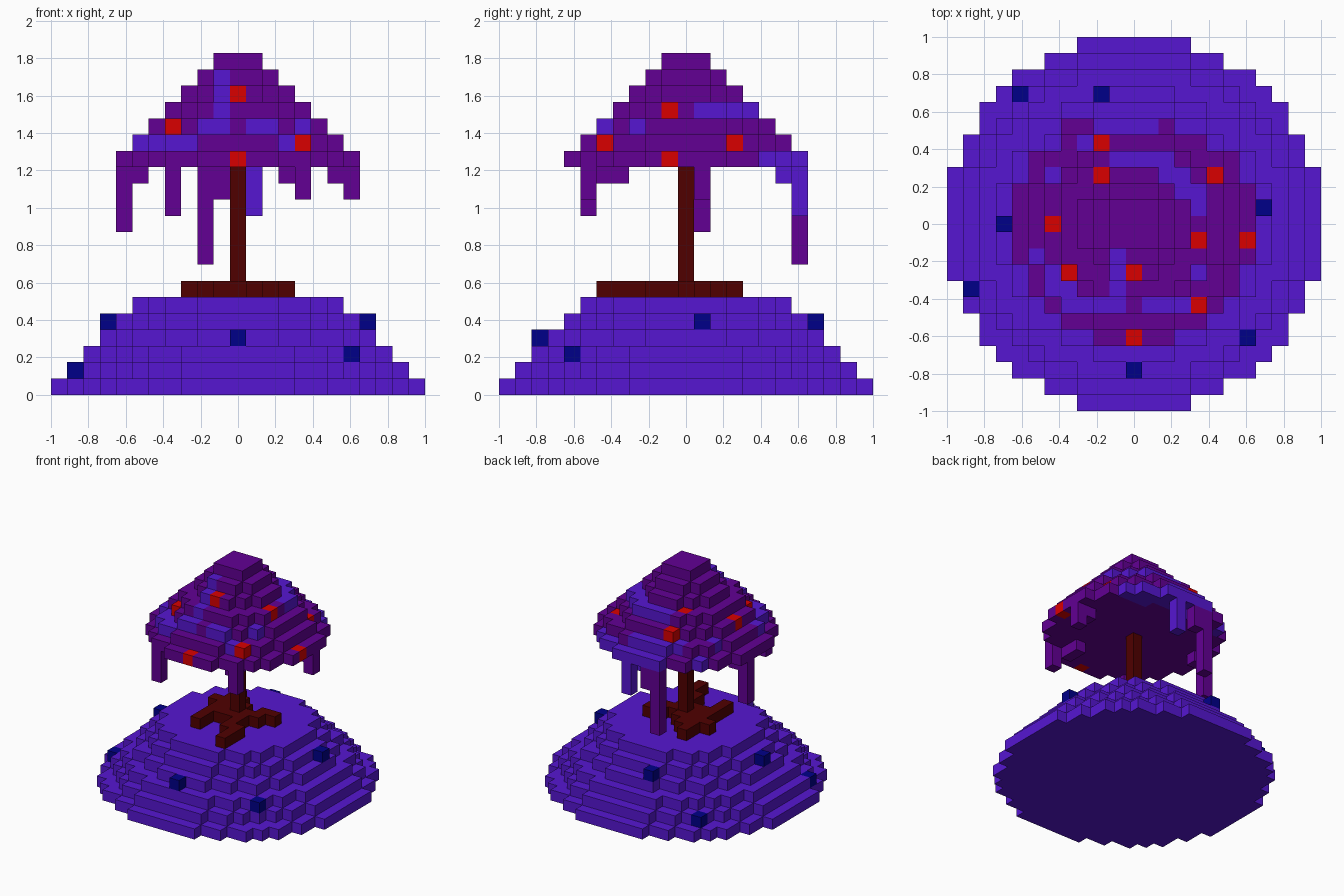
import bpy, bmesh
from mathutils import Vector

if "Cube" in bpy.data.objects:
    bpy.data.objects.remove(bpy.data.objects["Cube"], do_unlink=True)

S = 2 / 23  # edge length of one block


def material(name, rgb):
    m = bpy.data.materials.new(name)
    m.use_nodes = True
    m.diffuse_color = (*rgb, 1)
    bsdf = next(n for n in m.node_tree.nodes if n.type == 'BSDF_PRINCIPLED')
    bsdf.inputs["Base Color"].default_value = (*rgb, 1)
    return m


VIOLET, PURPLE, RED, BROWN, NAVY = range(5)
MATS = [material("violet", (0.093, 0.008, 0.64)),
        material("purple", (0.122, 0.0, 0.296)),
        material("red", (0.70, 0.0, 0.0)),
        material("dark brown", (0.08, 0.0, 0.0)),
        material("navy", (0.0, 0.0, 0.25))]


def disc(radius, z):
    """Block coordinates of one round layer."""
    lim = (radius + 0.5) ** 2
    r = range(-radius, radius + 1)
    return [(x, y, z) for x in r for y in r if x * x + y * y <= lim]


def build(name, cells):
    """Skin a {block: colour} map with its exposed faces only."""
    bm = bmesh.new()
    used = sorted(set(cells.values()))
    corners = {}

    def vert(p):
        key = tuple(round(c * 2) for c in p)
        if key not in corners:
            corners[key] = bm.verts.new((p[0] * S, p[1] * S, (p[2] + 0.5) * S))
        return corners[key]

    for cell, colour in cells.items():
        c = Vector(cell)
        for axis in range(3):
            for sign in (-1, 1):
                n = Vector((0, 0, 0))
                n[axis] = sign
                if tuple(int(v) for v in c + n) in cells:
                    continue
                u = Vector((0, 0, 0))
                u[(axis + 1) % 3] = 0.5
                w = n.cross(u)
                mid = c + n * 0.5
                f = bm.faces.new([vert(mid + a * u + b * w) for a, b in
                                  ((-1, -1), (1, -1), (1, 1), (-1, 1))])
                f.material_index = used.index(colour)
    me = bpy.data.meshes.new(name)
    bm.to_mesh(me)
    bm.free()
    for i in used:
        me.materials.append(MATS[i])
    ob = bpy.data.objects.new(name, me)
    bpy.context.collection.objects.link(ob)


# Stepped mound
build("mound", {c: VIOLET for z in range(6) for c in disc(11 - z, z)})

# Small stones on the mound steps
stones = [(0, -9, 3), (7, -7, 2), (8, 1, 4), (-10, -4, 1),
          (-8, 0, 4), (-7, 8, 1), (-2, 8, 4)]
for i, c in enumerate(stones):
    build(f"stone_{i + 1}", {c: NAVY})

# Trunk and the roots spreading from it
build("trunk", {(0, 0, z): BROWN for z in range(6, 14)})
roots = [(1, 0), (-1, 0), (0, 1), (0, -1), (1, -1), (-1, -1),
         (2, 0), (2, 1), (3, 1),
         (-2, 0), (-2, 1), (-3, 1),
         (-1, 1), (-1, 2), (-2, 2), (-2, 3),
         (-2, -1), (-2, -2), (-2, -3),
         (1, -2), (1, -3), (2, -3), (2, -4), (2, -5)]
build("roots", {(x, y, 6): BROWN for x, y in roots})

# Domed canopy with violet patches: (layer, x range, y range)
patches = [(19, -1, -1, -2, -2), (18, -1, -1, -3, -3), (17, -1, -1, -4, -4),
           (17, 2, 4, 1, 4), (17, -1, 2, 4, 4),
           (16, -2, -1, -5, -5), (16, 1, 2, -5, -5), (16, 4, 5, -3, -3),
           (15, -6, -3, -6, -2), (15, 3, 3, -6, -5), (15, -2, 1, 6, 6),
           (15, -5, -5, 3, 3), (15, -3, -3, 5, 5),
           (14, -2, 2, 7, 7), (14, 0, 2, 6, 6), (14, 3, 5, 5, 6),
           (14, -5, -5, 5, 5)]
fruit = [(-2, 5, 16), (-2, 3, 17), (5, 3, 15), (-5, 0, 16), (4, -1, 17),
         (7, -1, 14), (-4, -3, 16), (0, -3, 18), (4, -5, 15), (0, -7, 14)]
canopy = {c: PURPLE for z in range(14, 21) for c in disc(21 - z, z)}
for x, y, z in canopy:
    if any(z == l and x0 <= x <= x1 and y0 <= y <= y1
           for l, x0, x1, y0, y1 in patches):
        canopy[x, y, z] = VIOLET
for c in fruit:
    canopy[c] = RED
build("canopy", canopy)

# Hanging vines and the short stubs beside them: x, y, lowest layer, colour
vines = [(-7, 1, 10, PURPLE), (-6, 1, 13, PURPLE),
         (7, 1, 12, PURPLE), (6, 1, 13, PURPLE),
         (-2, 7, 8, PURPLE), (-1, 7, 12, PURPLE),
         (1, 7, 11, VIOLET), (0, 6, 13, VIOLET),
         (-4, -6, 11, PURPLE), (4, -6, 12, PURPLE),
         (3, -5, 13, PURPLE), (3, -4, 13, PURPLE)]
for i, (x, y, low, colour) in enumerate(vines):
    build(f"vine_{i + 1}", {(x, y, z): colour for z in range(low, 14)})
